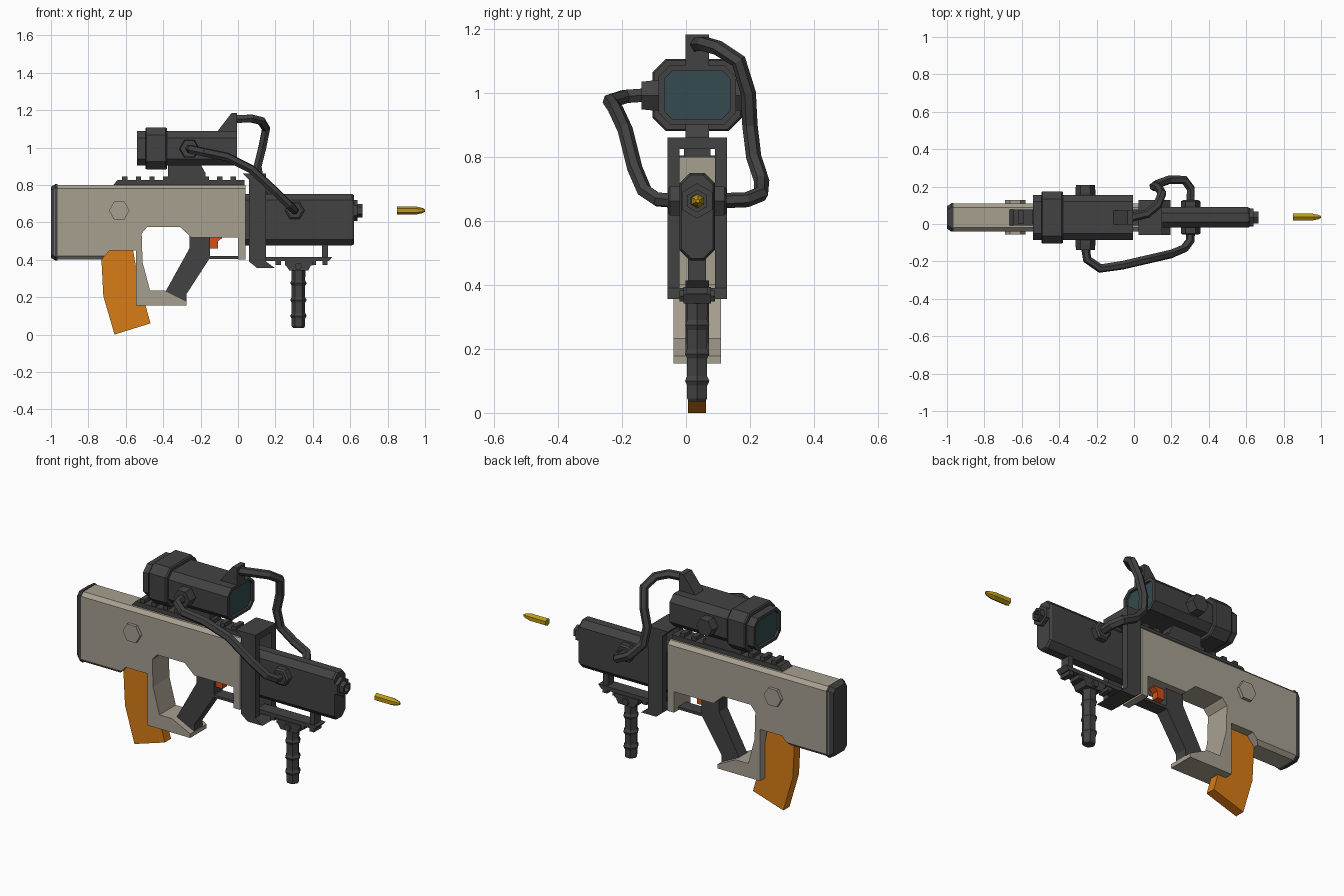
import bpy, bmesh
from math import cos, sin, tau
from mathutils import Vector

if "Cube" in bpy.data.objects:
    bpy.data.objects.remove(bpy.data.objects["Cube"])

YC = 0.035  # centre plane of the gun


def material(name, rgb):
    m = bpy.data.materials.new(name)
    m.diffuse_color = (*rgb, 1)
    m.use_nodes = True
    m.node_tree.nodes["Principled BSDF"].inputs["Base Color"].default_value = m.diffuse_color
    return m


DARK = material("dark", (0.055, 0.055, 0.055))
BEIGE = material("beige", (0.39, 0.35, 0.28))
ORANGE = material("orange", (0.68, 0.2, 0.008))
RED = material("red", (0.65, 0.08, 0.01))
GOLD = material("gold", (0.5, 0.32, 0.01))
GLASS = material("glass", (0.035, 0.07, 0.08))


def finish(name, bm, mat):
    bmesh.ops.recalc_face_normals(bm, faces=bm.faces)
    me = bpy.data.meshes.new(name)
    bm.to_mesh(me)
    bm.free()
    me.materials.append(mat)
    ob = bpy.data.objects.new(name, me)
    bpy.context.collection.objects.link(ob)
    return ob


def loft(name, rings, mat, chamfer=None):
    """Join rings of points, cap both ends; optionally bevel the edges picked by chamfer()."""
    bm = bmesh.new()
    vs = [[bm.verts.new(p) for p in r] for r in rings]
    n = len(vs[0])
    for a, b in zip(vs, vs[1:]):
        for i in range(n):
            bm.faces.new((a[i], a[(i + 1) % n], b[(i + 1) % n], b[i]))
    bm.faces.new(vs[0])
    bm.faces.new(vs[-1])
    if chamfer:
        es = [e for e in bm.edges if chamfer(e.verts[0].co, e.verts[1].co)]
        bmesh.ops.bevel(bm, geom=es, offset=0.02, segments=1, affect='EDGES')
    return finish(name, bm, mat)


def prism(name, pts, half, mat, y=YC, chamfer=None):
    """Side profile (x, z) extruded across the gun."""
    return loft(name, [[(x, s, z) for x, z in pts] for s in (y - half, y + half)], mat, chamfer)


def box(name, x0, x1, z0, z1, half, mat=DARK, y=YC):
    return prism(name, [(x0, z0), (x1, z0), (x1, z1), (x0, z1)], half, mat, y)


def octagon(x, hy, hz, c, z):
    q = [(hy - c, hz), (hy, hz - c), (hy, c - hz), (hy - c, -hz),
         (c - hy, -hz), (-hy, c - hz), (-hy, hz - c), (c - hy, hz)]
    return [(x, YC + a, z + b) for a, b in q]


def lathe(name, axis, centre, profile, mat=DARK, n=6):
    """Faceted turned part; profile is (distance along axis, radius)."""
    def pt(t, r, i):
        c, s = r * cos(tau * i / n), r * sin(tau * i / n)
        v = {'X': (t, s, c), 'Y': (c, t, s), 'Z': (c, s, t)}[axis]
        return Vector(centre) + Vector(v)
    return loft(name, [[pt(t, r, i) for i in range(n)] for t, r in profile], mat)


def cable(name, pts):
    cu = bpy.data.curves.new(name, 'CURVE')
    cu.dimensions = '3D'
    cu.bevel_depth = 0.024
    cu.bevel_resolution = 1
    cu.use_fill_caps = True
    sp = cu.splines.new('POLY')
    sp.points.add(len(pts) - 1)
    for p, co in zip(sp.points, pts):
        p.co = (*co, 1)
    sp.use_smooth = False
    cu.materials.append(DARK)
    bpy.context.collection.objects.link(bpy.data.objects.new(name, cu))


# Stock body with hand loop and magazine notch
prism("stock_body", [(-.98, .4), (-.73, .4), (-.685, .45), (-.545, .45), (-.545, .155), (-.275, .155),
                     (-.275, .178), (-.39, .235), (-.47, .235), (-.51, .385), (-.515, .54), (-.485, .575),
                     (-.31, .575), (-.25, .52), (0, .52), (0, .4), (.04, .4), (.04, .8), (-.98, .8)],
      .074, BEIGE,
      chamfer=lambda a, b: abs(a.z - b.z) < 1e-4 and abs(a.y - b.y) < 1e-4 and abs(a.x - b.x) > .2
      and (a.z > .79 or abs(a.z - .4) < 1e-3))
loft("butt_plate", [octagon(-1, .06, .19, .02, .6), octagon(-.975, .076, .205, .02, .6),
                    octagon(-.965, .076, .205, .02, .6)], DARK)
lathe("body_bolt", 'Y', (-.635, YC, .663), [(-.092, .055), (.092, .055)], BEIGE)

# Magazine, pistol grip and trigger
prism("magazine", [(-.73, .4), (-.685, .5), (-.57, .5), (-.545, .36), (-.495, .157), (-.468, .06),
                   (-.66, 0), (-.72, .205)], .028, ORANGE)
prism("pistol_grip", [(-.39, .225), (-.26, .46), (-.26, .53), (-.31, .577), (-.25, .6), (-.15, .53),
                      (-.15, .41), (-.275, .217), (-.275, .17)], .037, DARK)
box("trigger_guard", -.17, .01, .405, .42, .037)
prism("trigger", [(-.155, .53), (-.085, .53), (-.085, .515), (-.108, .498), (-.108, .46), (-.155, .46)],
      .02, RED)

# Front frame around the barrel housing
side = [(.025, .862), (.15, .862), (.15, .39), (.195, .357), (.1, .357), (.06, .39), (.06, .825)]
for tag, s in (("left", -1), ("right", 1)):
    prism("frame_" + tag, side, .0185, DARK, YC + s * .074)
prism("frame_top", [(.025, .862), (.15, .862), (.15, .825), (.06, .825)], .056, DARK)
prism("frame_bottom", [(.06, .39), (.15, .39), (.195, .357), (.1, .357)], .056, DARK)

# Barrel housing, muzzle and flying round
loft("barrel_housing", [octagon(.04, .055, .137, .032, .614), octagon(.61, .055, .137, .032, .614),
                        octagon(.62, .049, .131, .03, .614)], DARK)
lathe("muzzle", 'X', (0, YC, .663), [(.61, .055), (.64, .055), (.64, .036), (.665, .036),
                                    (.665, .022), (.64, .022)])
lathe("bullet", 'X', (0, .037, .663), [(.85, .022), (.95, .022), (.985, .014), (1, .006)], GOLD)
lathe("housing_bolt", 'Y', (.303, YC, .663), [(-.092, .042), (-.085, .053), (.085, .053), (.092, .042)])

# Top rail with teeth
prism("top_rail", [(-.67, .795), (-.645, .825), (.035, .825), (.035, .795)], .042, DARK)
for i in range(9):
    x = -.605 + i * .0725
    box("top_rail_tooth", x - .014, x + .014, .82, .846, .036)

# Scope: recessed tube, ring, lenses, mount, knobs and cable bracket
inner, outer = (.103, .076, .026, .995), (.121, .092, .036, .995)
loft("scope_tube", [octagon(-.525, *inner), octagon(-.54, *inner), octagon(-.54, *outer),
                    octagon(-.005, *outer), octagon(-.005, *inner), octagon(-.02, *inner)], DARK)
loft("scope_lenses", [octagon(-.528, .102, .075, .026, .995), octagon(-.017, .102, .075, .026, .995)], GLASS)
loft("scope_ring", [octagon(-.495, .135, .108, .04, .995), octagon(-.488, .14, .113, .042, .995),
                    octagon(-.387, .14, .113, .042, .995), octagon(-.38, .135, .108, .04, .995)], DARK)
prism("scope_mount", [(-.375, .82), (-.175, .82), (-.175, .865), (-.2, .91), (-.375, .91)], .037, DARK)
lathe("scope_knobs", 'Y', (-.26, YC, .993), [(-.174, .05), (-.14, .054), (.14, .054), (.174, .05)])
prism("cable_bracket", [(-.115, 1.08), (-.035, 1.184), (-.005, 1.184), (-.005, 1.08)], .037, DARK)

# Cables from scope to barrel housing
cable("left_cable", [(-.26, -.12, .995), (-.25, -.19, .99), (-.18, -.238, .975), (-.06, -.22, .95),
                     (.07, -.19, .885), (.2, -.16, .765), (.27, -.13, .695), (.3, -.09, .668),
                     (.303, -.03, .663)])
cable("right_cable", [(-.015, .035, 1.152), (.07, .055, 1.155), (.125, .1, 1.142), (.15, .165, 1.1),
                      (.13, .195, 1.0), (.105, .2, .9), (.12, .212, .8), (.19, .237, .725),
                      (.27, .235, .685), (.303, .19, .667), (.303, .09, .663)])

# Lower rail, its post and teeth
prism("lower_rail", [(.12, .393), (.485, .393), (.505, .415), (.12, .415)], .037, DARK)
box("lower_rail_post", .45, .48, .41, .49, .028)
for i in range(5):
    x = .215 + i * .0625
    box("lower_rail_tooth", x - .014, x + .014, .373, .398, .034)

# Fore grip with clamp
box("grip_clamp_upper", .25, .398, .37, .394, .043)
prism("grip_clamp_lower", [(.255, .372), (.275, .342), (.375, .342), (.39, .372)], .043, DARK)
lathe("grip_clamp_bolt", 'Y', (.323, YC, .366), [(-.056, .02), (.056, .02)])
rows = [(.35, .038)]
for z in (.275, .185, .1):
    rows += [(z + .015, .036), (z, .044), (z - .015, .036)]
lathe("fore_grip", 'Z', (.323, YC, 0), rows + [(.045, .036), (.036, .03)])
